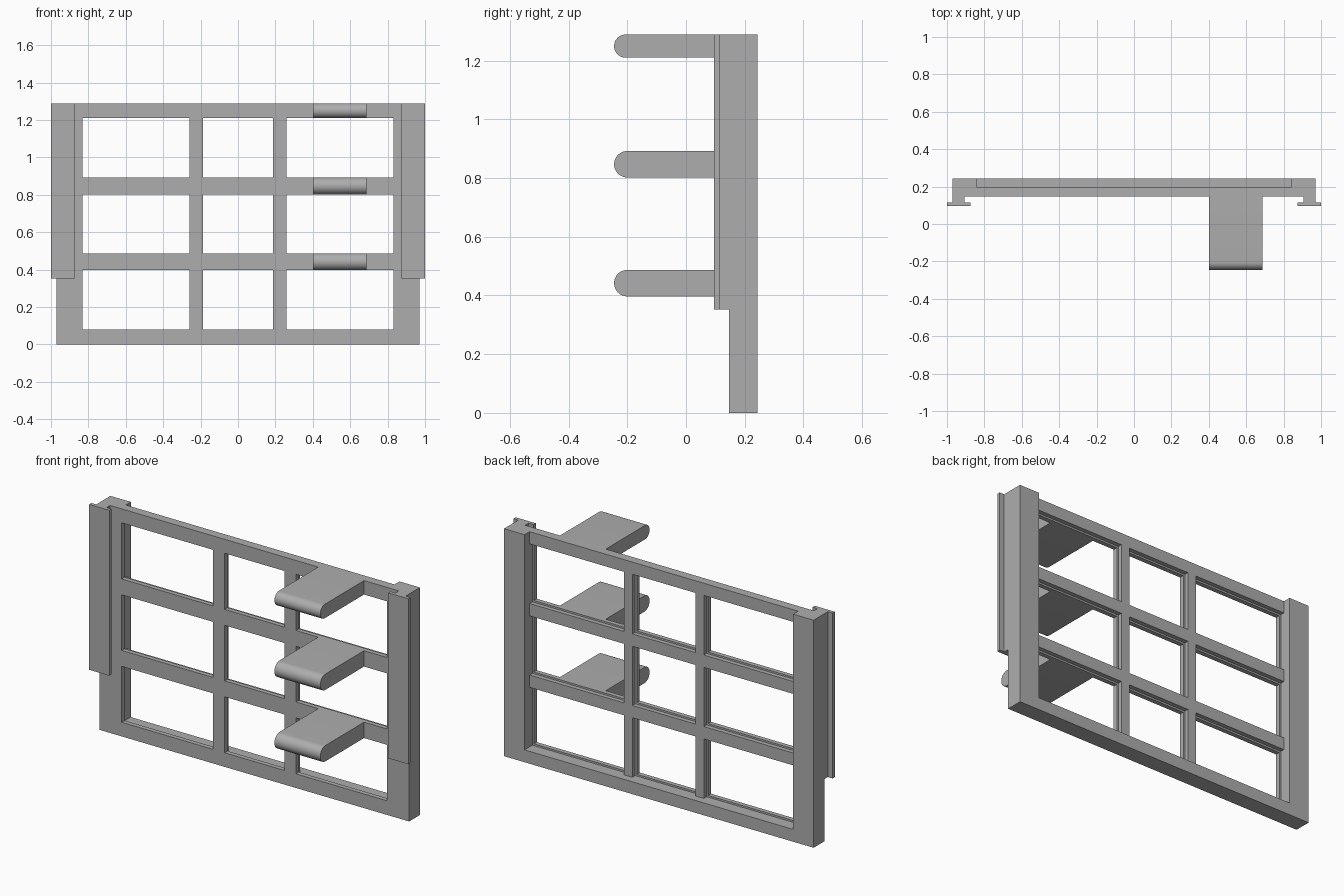
import bpy, bmesh, math
from mathutils import Matrix

if "Cube" in bpy.data.objects:
    bpy.data.objects.remove(bpy.data.objects["Cube"])

grey = bpy.data.materials.new("plain grey")
grey.use_nodes = True
grey.diffuse_color = (0.42, 0.42, 0.42, 1)
grey.node_tree.nodes["Principled BSDF"].inputs["Base Color"].default_value = (0.42, 0.42, 0.42, 1)


def finish(name, bm):
    bmesh.ops.recalc_face_normals(bm, faces=bm.faces)
    mesh = bpy.data.meshes.new(name)
    bm.to_mesh(mesh)
    bm.free()
    mesh.materials.append(grey)
    ob = bpy.data.objects.new(name, mesh)
    bpy.context.scene.collection.objects.link(ob)
    return ob


def boxes(name, extents):
    """One object from boxes given as (x range, y range, z range)."""
    bm = bmesh.new()
    for ext in extents:
        size = [b - a for a, b in ext]
        mid = [(a + b) / 2 for a, b in ext]
        bmesh.ops.create_cube(bm, size=1, matrix=Matrix.Translation(mid) @ Matrix.Diagonal((*size, 1)))
    return finish(name, bm)


def prism(name, profile, axis, start, end):
    """Extrude a closed 2D profile along x (profile y,z) or z (profile x,y)."""
    bm = bmesh.new()
    place = (lambda a, b: (start, a, b)) if axis == "x" else (lambda a, b: (a, b, start))
    face = bm.faces.new([bm.verts.new(place(a, b)) for a, b in profile])
    grown = bmesh.ops.extrude_face_region(bm, geom=[face])["geom"]
    move = (end - start, 0, 0) if axis == "x" else (0, 0, end - start)
    bmesh.ops.translate(bm, vec=move, verts=[v for v in grown if isinstance(v, bmesh.types.BMVert)])
    return finish(name, bm)


FRONT, STEP, BAR_BACK, BACK = 0.147, 0.173, 0.198, 0.243
TOP, RAIL, LIP = 1.289, 0.352, 0.01
columns = [(-0.832, -0.26), (-0.187, 0.187), (0.26, 0.832)]
rows = [(0.08, 0.397), (0.487, 0.802), (0.892, 1.21)]

# Window panel: a slab with nine rebated openings and a recessed back
panel = boxes("window_panel", [((-0.97, 0.97), (FRONT, BACK), (0, TOP))])
openings = boxes("opening_cutter", [(c, (0, 0.4), r) for c in columns for r in rows])
rebates = boxes("rebate_cutter", [((c[0] - LIP, c[1] + LIP), (STEP, 0.4), (r[0] - LIP, r[1] + LIP))
                                  for c in columns for r in rows])
edge = columns[2][1] + LIP
recess = boxes("recess_cutter", [((-edge, edge), (BAR_BACK, 0.5), (rows[0][0] - LIP, TOP + 0.2))])
cutters = (recess, rebates, openings)
for cutter in cutters:
    mod = panel.modifiers.new(cutter.name, "BOOLEAN")
    mod.operation, mod.solver, mod.object = "DIFFERENCE", "EXACT", cutter
    cutter.hide_render = True
bpy.context.view_layer.update()
cut = bpy.data.meshes.new_from_object(panel.evaluated_get(bpy.context.evaluated_depsgraph_get()))
panel.modifiers.clear()
panel.data = cut
for cutter in cutters:
    bpy.data.objects.remove(cutter)

# T-shaped slide rails on the front of both posts
rail = [(0.97, FRONT), (0.97, 0.116), (1.0, 0.116), (1.0, 0.096),
        (0.874, 0.096), (0.874, 0.116), (0.905, 0.116), (0.905, FRONT)]
for side, sign in (("left", 1), ("right", -1)):
    prism(side + "_slide_rail", [(sign * x, y) for x, y in rail], "z", RAIL, TOP)

# Round-nosed shelves in front of the three upper crossbars
SEGMENTS = 24
for label, low, high in (("lower", 0.397, 0.487), ("middle", 0.802, 0.892), ("upper", 1.21, TOP)):
    r, mid = (high - low) / 2, (high + low) / 2
    nose = [math.pi * (0.5 + i / SEGMENTS) for i in range(SEGMENTS + 1)]
    profile = [(FRONT, low), (FRONT, high)]
    profile += [(-0.245 + r + r * math.cos(a), mid + r * math.sin(a)) for a in nose]
    shelf = prism(label + "_shelf", profile, "x", 0.4, 0.687)
    bpy.ops.object.select_all(action="DESELECT")
    shelf.select_set(True)
    bpy.context.view_layer.objects.active = shelf
    bpy.ops.object.shade_smooth_by_angle(angle=math.radians(30))
